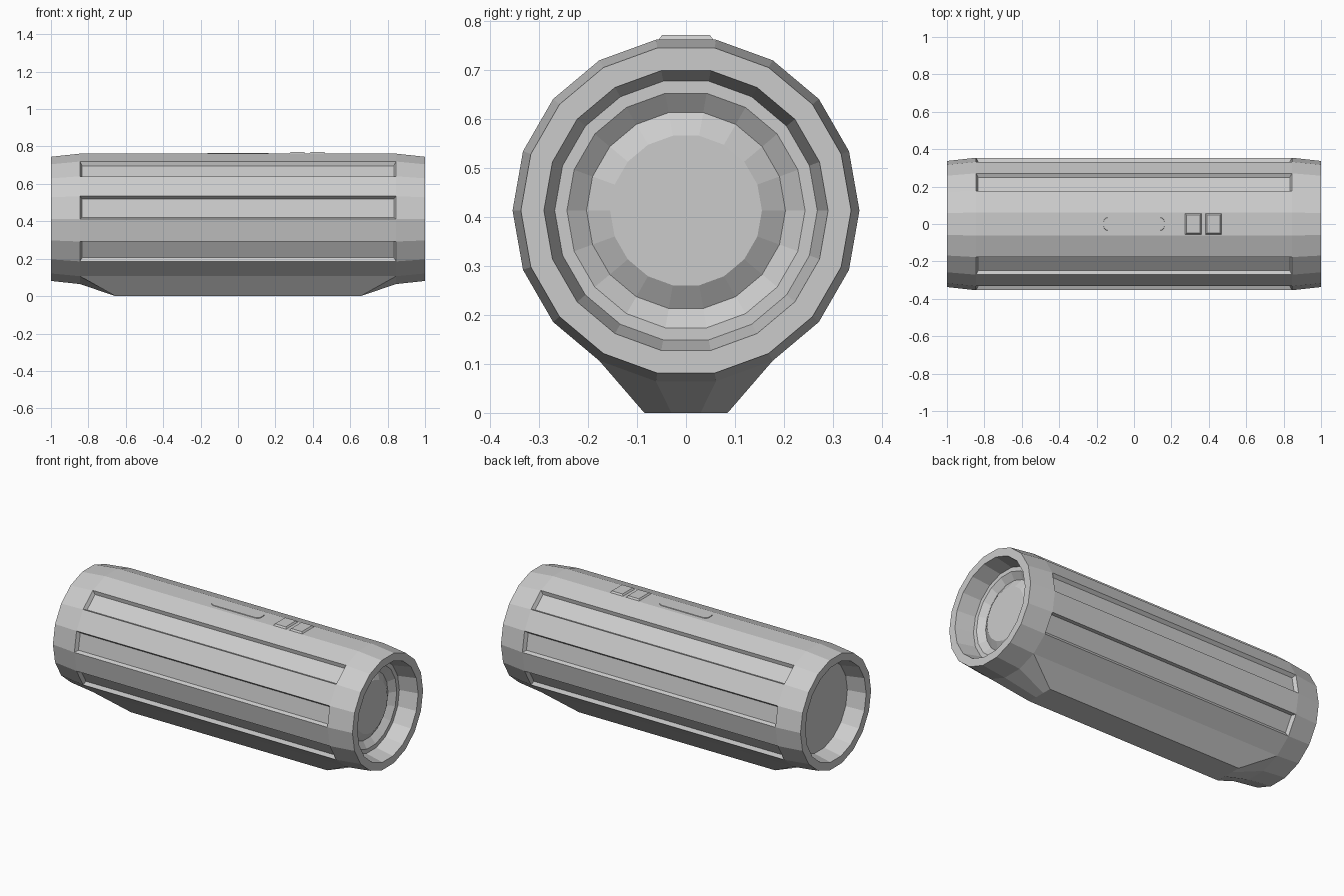
import bpy, bmesh
from math import cos, sin, radians

if "Cube" in bpy.data.objects:
    bpy.data.objects.remove(bpy.data.objects["Cube"])

SIDES, CZ, R = 18, 0.413, 0.354


def finish(bm, name):
    mesh = bpy.data.meshes.new(name)
    bm.to_mesh(mesh)
    bm.free()
    obj = bpy.data.objects.new(name, mesh)
    bpy.context.collection.objects.link(obj)
    return obj


def lathe(profile, cap_start=False, cap_end=False):
    """Spin (x, radius) points round the long axis; returns bmesh and bands of faces."""
    bm = bmesh.new()
    rings = []
    for x, r in profile:
        rings.append([bm.verts.new((x, r * cos(radians(360 / SIDES * j)),
                                    CZ + r * sin(radians(360 / SIDES * j))))
                      for j in range(SIDES)])
    bands = []
    for a, b in zip(rings, rings[1:]):
        bands.append([bm.faces.new((a[j], a[(j + 1) % SIDES], b[(j + 1) % SIDES], b[j]))
                      for j in range(SIDES)])
    if cap_start:
        bm.faces.new(rings[0][::-1])
    if cap_end:
        bm.faces.new(rings[-1])
    bm.normal_update()
    return bm, bands


# Tubular shell with tapered, recessed ends
bm, bands = lathe([(-.89, .268), (-1, .29), (-1, .337), (-.845, R),
                   (.845, R), (1, .337), (1, .29), (.89, .268)])
side = bands[3]
foot_faces = [side[j] for j in (12, 13, 14)]

# Sunken grille slots, three on each side
bmesh.ops.inset_individual(bm, faces=[side[j] for j in (0, 2, 16, 8, 6, 10)],
                           thickness=.012, depth=-.02, use_even_offset=True)

# Foot pulled down from the underside
new = bmesh.ops.extrude_face_region(bm, geom=foot_faces)["geom"]
for v in new:
    if isinstance(v, bmesh.types.BMVert):
        v.co = (.655 if v.co.x > 0 else -.655, v.co.y * .48, 0)
bmesh.ops.delete(bm, geom=[f for f in foot_faces if f.is_valid], context='FACES_ONLY')
finish(bm, "shell")

# Right end: membrane with a grooved surround; left end: flat plate
bm, _ = lathe([(.89, .268), (.89, .243), (.86, .203), (.89, .155)], cap_end=True)
finish(bm, "membrane")
bm, _ = lathe([(-.89, .268)], cap_start=True)
finish(bm, "end_plate")


def button(name, x, sx, sy, top, inset, corner=0):
    """Low raised button with sloped edges on the top facet."""
    bm = bmesh.new()
    bmesh.ops.create_cube(bm, size=1)
    base = .755
    for v in bm.verts:
        v.co = (x + v.co.x * sx, v.co.y * sy, top if v.co.z > 0 else base)
    if corner:
        upright = [e for e in bm.edges
                   if abs(e.verts[0].co.z - e.verts[1].co.z) > .001]
        bmesh.ops.bevel(bm, geom=upright, offset=corner, segments=3,
                        profile=.5, affect='EDGES')
    for v in bm.verts:
        if v.co.z > (top + base) / 2:
            v.co.x = x + (v.co.x - x) * (1 - 2 * inset / sx)
            v.co.y *= 1 - 2 * inset / sy
    finish(bm, name)


# Long pill button and the two small buttons
button("pill_button", 0, .33, .075, .765, .003, .025)
for name, x in (("button_left", .317), ("button_right", .425)):
    button(name, x, .096, .122, .771, .012)
